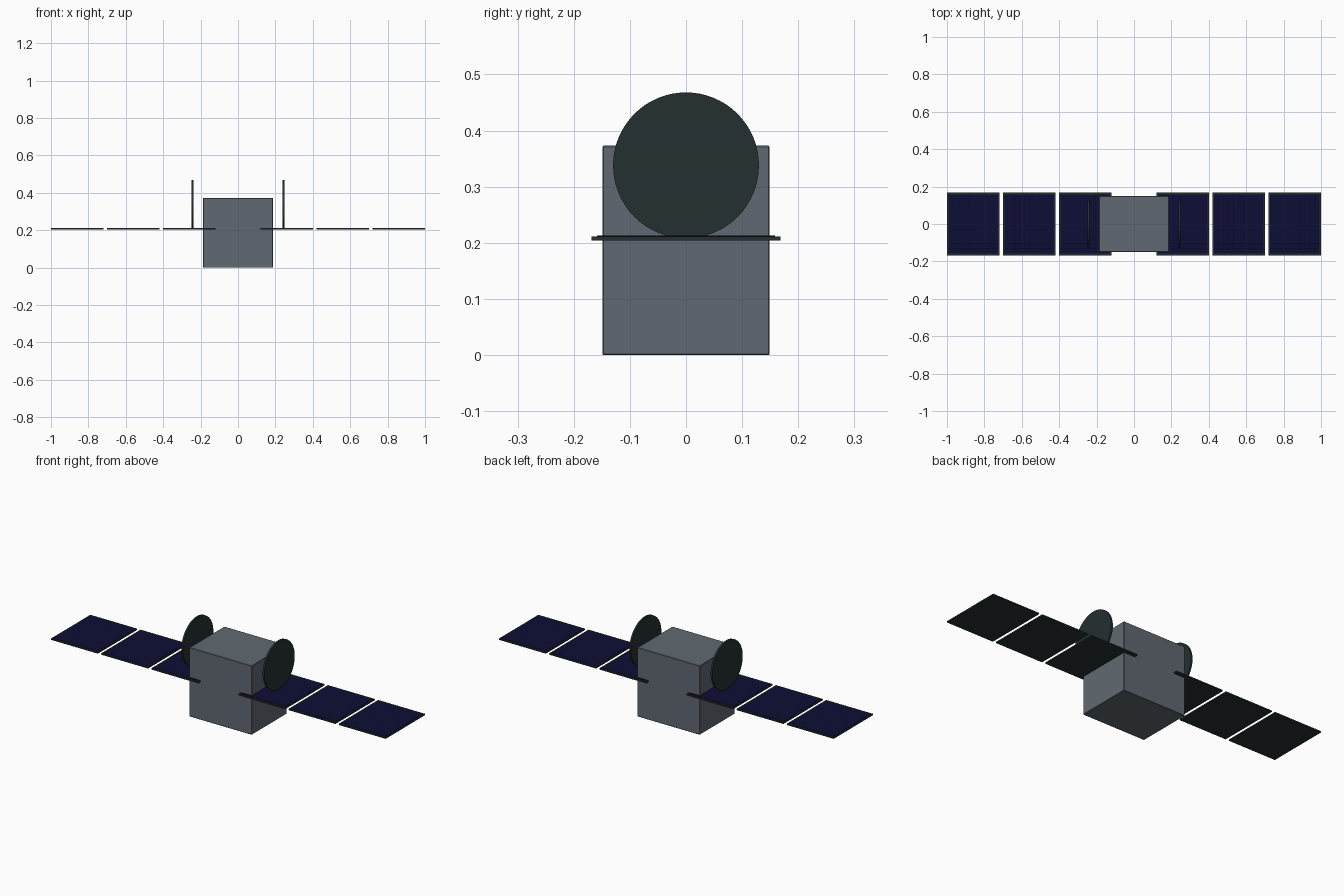
import bpy, bmesh, math
from mathutils import Matrix

if "Cube" in bpy.data.objects:
    bpy.data.objects.remove(bpy.data.objects["Cube"])


def material(name, rgb):
    m = bpy.data.materials.new(name)
    m.diffuse_color = (*rgb, 1.0)
    m.use_nodes = True
    m.node_tree.nodes["Principled BSDF"].inputs["Base Color"].default_value = m.diffuse_color
    return m


GREY = material("body_grey", (0.118, 0.141, 0.165))
DARK = material("dark_frame", (0.018, 0.029, 0.029))
NAVY = material("solar_navy", (0.004, 0.004, 0.036))


def make_object(name, bm, mat):
    mesh = bpy.data.meshes.new(name)
    bmesh.ops.recalc_face_normals(bm, faces=bm.faces[:])
    bm.to_mesh(mesh)
    bm.free()
    mesh.materials.append(mat)
    obj = bpy.data.objects.new(name, mesh)
    bpy.context.collection.objects.link(obj)
    return obj


def box(name, size, centre, mat):
    bm = bmesh.new()
    bmesh.ops.create_cube(
        bm, size=1.0,
        matrix=Matrix.Translation(centre) @ Matrix.Diagonal((*size, 1.0)))
    return make_object(name, bm, mat)


def solar_cells(name, size, centre, mat, cuts):
    """Thin plate whose top is divided into shallow cells."""
    bm = bmesh.new()
    bmesh.ops.create_grid(
        bm, x_segments=cuts[0], y_segments=cuts[1], size=0.5,
        matrix=Matrix.Translation(centre) @ Matrix.Diagonal((size[0], size[1], 1.0, 1.0)))
    tops = bm.faces[:]
    rim = [e for e in bm.edges if e.is_boundary]
    walls = bmesh.ops.extrude_edge_only(bm, edges=rim)["geom"]
    bmesh.ops.translate(bm, vec=(0, 0, -size[2]),
                        verts=[g for g in walls if isinstance(g, bmesh.types.BMVert)])
    bmesh.ops.inset_individual(bm, faces=tops, thickness=0.0007, depth=0.0003)
    return make_object(name, bm, mat)


# Main body with crisp, slightly eased edges
body = box("body", (0.372, 0.298, 0.373), (0, 0, 0.1865), GREY)
bevel = body.modifiers.new("edge_easing", 'BEVEL')
bevel.width = 0.002
bevel.segments = 1

for side, label in ((-1, "left"), (1, "right")):
    # Three solar panels per wing: dark backing frame and raised cell sheet
    for i in range(3):
        x = side * (0.26 + 0.30 * i)
        box(f"{label}_panel_frame_{i + 1}", (0.28, 0.336, 0.007), (x, 0, 0.2075), DARK)
        solar_cells(f"{label}_solar_cells_{i + 1}", (0.266, 0.318, 0.003),
                    (x, 0, 0.2125), NAVY, (10, 12))

    # Flat disc antenna facing sideways
    bm = bmesh.new()
    bmesh.ops.create_cone(
        bm, cap_ends=True, segments=64, radius1=0.13, radius2=0.13, depth=0.01,
        matrix=Matrix.Translation((side * 0.243, 0, 0.338)) @ Matrix.Rotation(math.pi / 2, 4, 'Y'))
    dish = make_object(f"{label}_dish", bm, DARK)
    bpy.context.view_layer.objects.active = dish
    dish.select_set(True)
    bpy.ops.object.shade_smooth_by_angle(angle=math.radians(30))
    dish.select_set(False)
